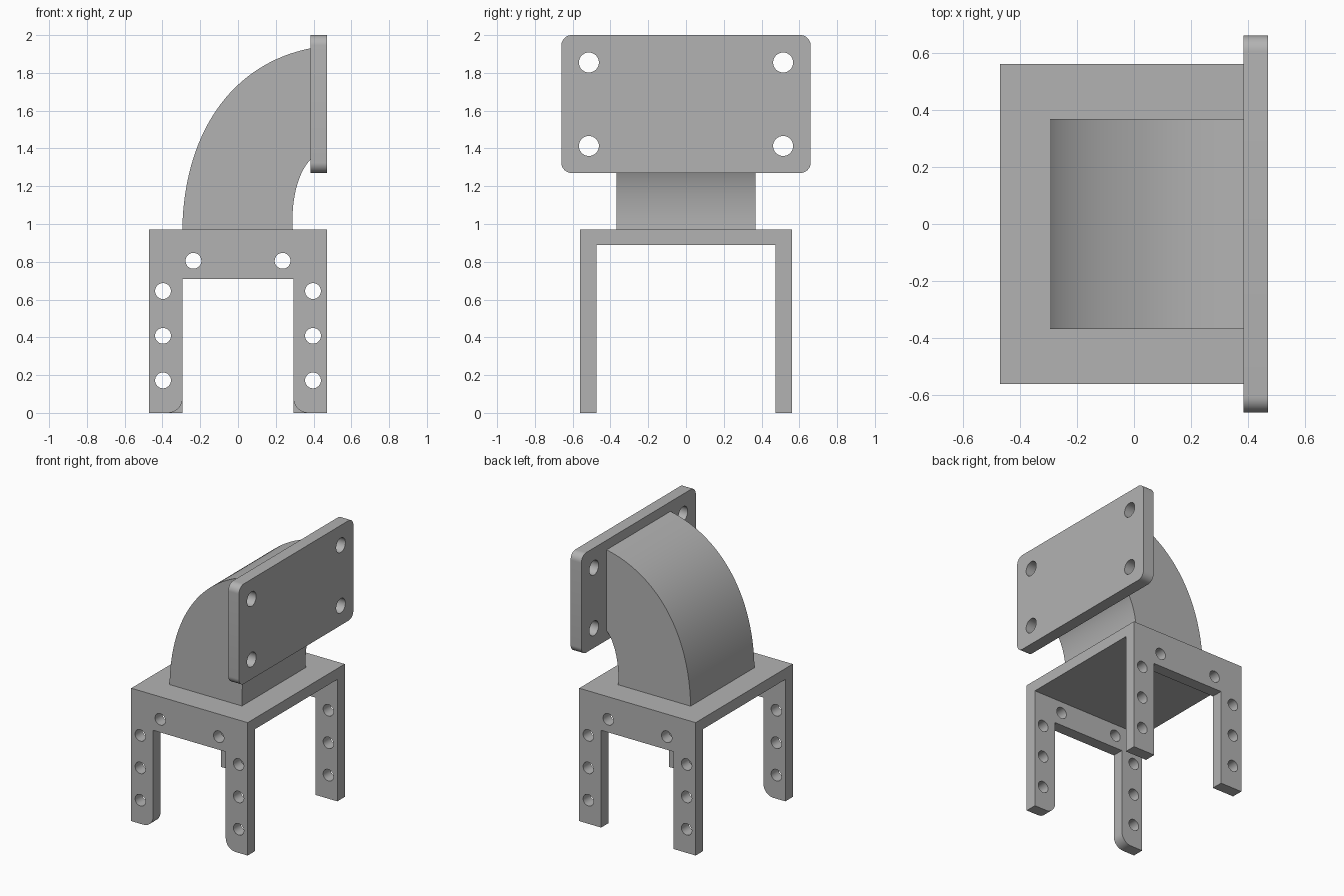
import bpy, bmesh
from math import sin, cos, pi, radians
from mathutils import Vector
from mathutils.geometry import interpolate_bezier

cube = bpy.data.objects.get("Cube")
if cube:
    bpy.data.objects.remove(cube, do_unlink=True)

grey = bpy.data.materials.new("plain grey")
grey.use_nodes = True
colour = (0.45, 0.45, 0.45, 1)
grey.diffuse_color = colour
grey.node_tree.nodes["Principled BSDF"].inputs["Base Color"].default_value = colour


def prism(name, points, axis, lo, hi):
    """Extrude a profile along x (points are y, z) or along y (points are x, z)."""
    bm = bmesh.new()

    def place(p, d):
        return (d, p[0], p[1]) if axis == "X" else (p[0], d, p[1])

    face = bm.faces.new([bm.verts.new(place(p, lo)) for p in points])
    made = bmesh.ops.extrude_face_region(bm, geom=[face])["geom"]
    shift = Vector(place((0, 0), hi - lo))
    bmesh.ops.translate(bm, vec=shift, verts=[g for g in made if isinstance(g, bmesh.types.BMVert)])
    bmesh.ops.recalc_face_normals(bm, faces=bm.faces)
    mesh = bpy.data.meshes.new(name)
    bm.to_mesh(mesh)
    bm.free()
    mesh.materials.append(grey)
    obj = bpy.data.objects.new(name, mesh)
    bpy.context.collection.objects.link(obj)
    return obj


def arc(cx, cz, r, start, end, steps=10):
    angles = [radians(start + (end - start) * i / steps) for i in range(steps + 1)]
    return [(cx + r * cos(a), cz + r * sin(a)) for a in angles]


def circle(cx, cz, r, n=32):
    return [(cx + r * cos(2 * pi * i / n), cz + r * sin(2 * pi * i / n)) for i in range(n)]


def activate(obj):
    bpy.ops.object.select_all(action="DESELECT")
    obj.select_set(True)
    bpy.context.view_layer.objects.active = obj


def cut(obj, cutters):
    activate(obj)
    for c in cutters:
        mod = obj.modifiers.new("cut", "BOOLEAN")
        mod.operation, mod.solver, mod.object = "DIFFERENCE", "EXACT", c
        bpy.ops.object.modifier_apply(modifier=mod.name)
        bpy.data.objects.remove(c, do_unlink=True)


def smooth(obj):
    activate(obj)
    bpy.ops.object.shade_smooth_by_angle(angle=radians(30))


# Bracket: a U-shaped channel with four legs
W, D, TOP, UNDER, WALL = 0.47, 0.56, 0.97, 0.89, 0.475
channel = [(-D, 0), (-WALL, 0), (-WALL, UNDER), (WALL, UNDER), (WALL, 0), (D, 0), (D, TOP), (-D, TOP)]
bracket = prism("bracket", channel, "X", -W, W)

# Openings between the legs; the front legs have rounded inner feet
gap, lintel, r = 0.293, 0.71, 0.08
back_gap = [(-gap, -0.1), (gap, -0.1), (gap, lintel), (-gap, lintel)]
left_foot = [(-gap - r, -0.1)] + arc(-gap - r, r, r, -90, 0)
right_foot = [(-x, z) for x, z in reversed(left_foot)]
front_gap = left_foot + [(-gap, lintel), (gap, lintel)] + right_foot
cutters = [prism("back_gap", back_gap, "Y", 0.2, 0.7),
           prism("front_gap", front_gap, "Y", -0.7, -0.2)]

# Bolt holes through both walls
for x, z in [(0.236, 0.805), (0.397, 0.645), (0.397, 0.408), (0.397, 0.172)]:
    for side in (-1, 1):
        cutters.append(prism("hole", circle(side * x, z, 0.042), "Y", -0.7, 0.7))
cut(bracket, cutters)
smooth(bracket)

# Curved duct rising from the bracket to the mounting plate
PLATE = 0.383


def bezier(*pts):
    return [(p.x, p.y) for p in interpolate_bezier(*[Vector((x, z, 0)) for x, z in pts], 32)]


outer = bezier((-0.295, TOP), (-0.285, 1.5), (-0.02, 1.85), (PLATE, 1.93))
inner = bezier((0.29, TOP), (0.28, 1.12), (0.315, 1.27), (PLATE, 1.34))
duct = prism("curved_duct", outer + inner[::-1], "Y", -0.368, 0.368)
smooth(duct)

# Mounting plate with rounded corners and four holes
py, z0, z1, r = 0.66, 1.27, 2.0, 0.055
outline = (arc(py - r, z1 - r, r, 0, 90) + arc(r - py, z1 - r, r, 90, 180)
           + arc(r - py, z0 + r, r, 180, 270) + arc(py - r, z0 + r, r, 270, 360))
plate = prism("mounting_plate", outline, "X", PLATE, W)
cut(plate, [prism("hole", circle(y, z, 0.053), "X", 0.3, 0.6)
            for y in (-0.514, 0.514) for z in (1.413, 1.855)])
smooth(plate)
